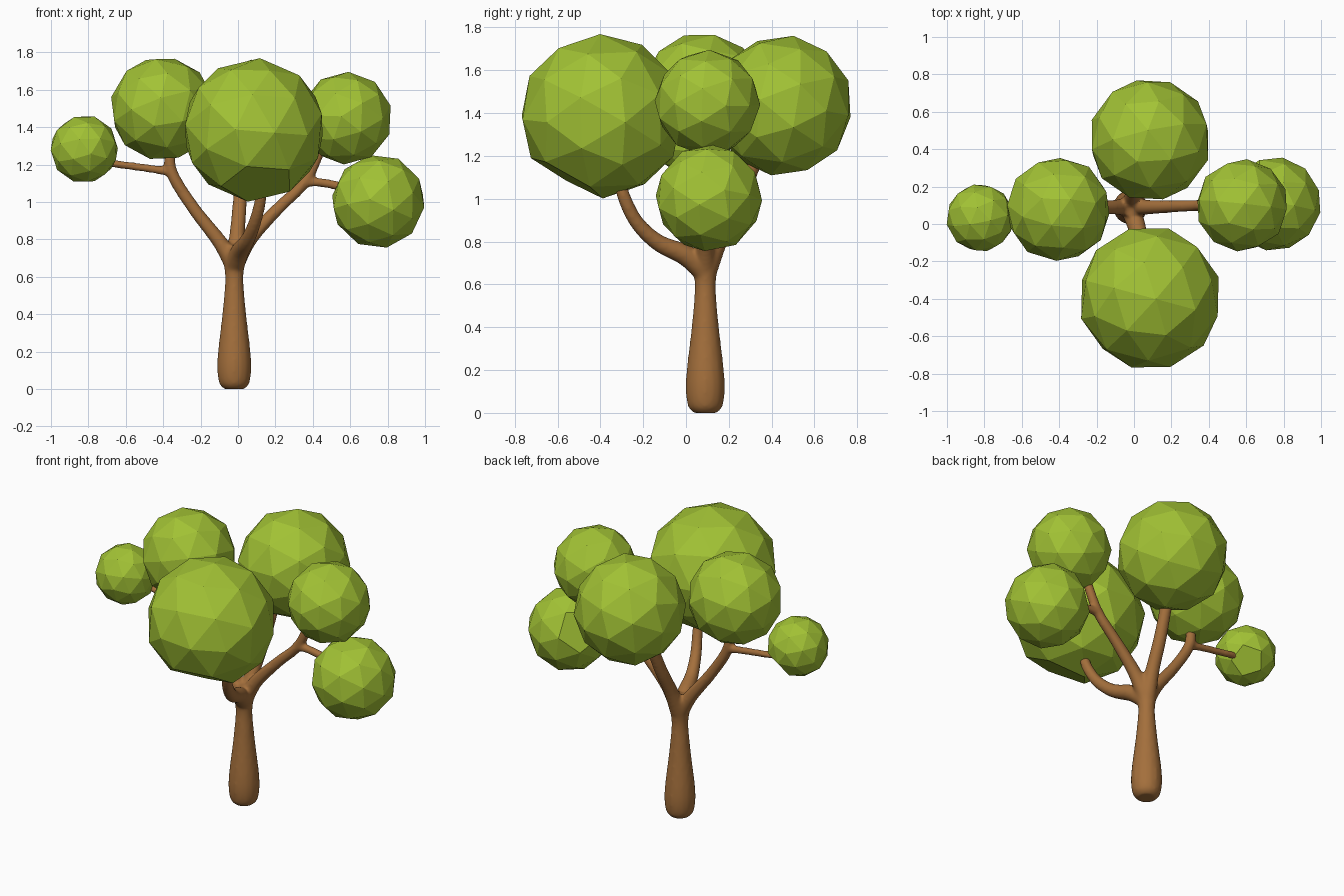
import bpy, bmesh, math
from mathutils import Vector, Matrix

if "Cube" in bpy.data.objects:
    bpy.data.objects.remove(bpy.data.objects["Cube"])


def material(name, rgb):
    m = bpy.data.materials.new(name)
    m.diffuse_color = (*rgb, 1)
    m.use_nodes = True
    m.node_tree.nodes["Principled BSDF"].inputs["Base Color"].default_value = m.diffuse_color
    return m


BARK = material("bark", (0.37, 0.16, 0.045))
LEAF = material("leaf", (0.36, 0.54, 0.035))
UP = Vector((0, 0, 1))


def make_object(name, bm, mat):
    bmesh.ops.recalc_face_normals(bm, faces=bm.faces[:])
    me = bpy.data.meshes.new(name)
    bm.to_mesh(me)
    bm.free()
    me.materials.append(mat)
    ob = bpy.data.objects.new(name, me)
    bpy.context.collection.objects.link(ob)
    return ob


def spline(pts, steps=5):
    # Catmull-Rom through (x, y, z, radius) points
    p = [Vector(q) for q in pts]
    p = [2 * p[0] - p[1]] + p + [2 * p[-1] - p[-2]]
    out = []
    for i in range(1, len(p) - 2):
        a, b, c, d = p[i - 1:i + 3]
        for k in range(steps):
            t = k / steps
            out.append(0.5 * (2 * b + (c - a) * t + (2 * a - 5 * b + 4 * c - d) * t * t
                              + (3 * b - a - 3 * c + d) * t ** 3))
    return out + [p[-2]]


def tube(bm, pts, n=16):
    path = spline(pts)
    rings = []
    for i, q in enumerate(path):
        a, b = path[max(i - 1, 0)], path[min(i + 1, len(path) - 1)]
        rot = UP.rotation_difference((b - a).to_3d())
        rings.append([bm.verts.new(q.to_3d() + rot @ Vector((
            q.w * math.cos(k * math.tau / n), q.w * math.sin(k * math.tau / n), 0)))
            for k in range(n)])
    for r, s in zip(rings, rings[1:]):
        for k in range(n):
            bm.faces.new((r[k], r[(k + 1) % n], s[(k + 1) % n], s[k]))
    bm.faces.new(rings[0][::-1])
    bm.faces.new(rings[-1])


# Trunk and branches, fused into one smooth skin
bm = bmesh.new()
X, Y = -0.02, 0.09
limbs = [
    # trunk
    [(X, Y, 0, 0.055), (X, Y, 0.03, 0.08), (X, Y, 0.1, 0.091), (X, Y, 0.2, 0.087),
     (X, Y, 0.4, 0.064), (X, Y, 0.58, 0.049), (X, Y, 0.68, 0.056), (X, Y, 0.77, 0.05)],
    # left limb, its upright end, and the far left twig
    [(X, Y, 0.66, 0.05), (-0.1, 0.09, 0.79, 0.04), (-0.24, 0.085, 0.97, 0.034), (-0.355, 0.08, 1.16, 0.032),
     (-0.365, 0.08, 1.32, 0.028)],
    [(-0.34, 0.08, 1.155, 0.026), (-0.45, 0.085, 1.175, 0.022), (-0.67, 0.09, 1.205, 0.021),
     (-0.76, 0.08, 1.22, 0.02)],
    # right limb, its upright end, and the low right twig
    [(X, Y, 0.66, 0.05), (0.07, 0.09, 0.81, 0.04), (0.22, 0.095, 0.97, 0.033), (0.36, 0.1, 1.11, 0.03),
     (0.45, 0.1, 1.3, 0.027)],
    [(0.33, 0.1, 1.1, 0.026), (0.43, 0.1, 1.105, 0.024), (0.56, 0.1, 1.08, 0.024), (0.66, 0.1, 1.05, 0.022)],
    # curved front limb
    [(X, Y, 0.66, 0.055), (0.01, 0.0, 0.735, 0.05), (0.05, -0.13, 0.795, 0.04), (0.09, -0.23, 0.89, 0.034),
     (0.12, -0.29, 1.01, 0.031), (0.12, -0.31, 1.1, 0.027)],
    # back limb
    [(X, Y, 0.66, 0.055), (-0.005, 0.16, 0.82, 0.042), (0.01, 0.25, 1.0, 0.038), (0.03, 0.35, 1.25, 0.034)],
]
for limb in limbs:
    tube(bm, limb)
wood = make_object("trunk_and_branches", bm, BARK)
mod = wood.modifiers.new("fuse", 'REMESH')
mod.mode = 'VOXEL'
mod.voxel_size = 0.01
mod.use_smooth_shade = True
mod = wood.modifiers.new("soften", 'SMOOTH')
mod.factor = 0.5
mod.iterations = 8


def foliage(name, center, radius, pole, flat=False):
    # faceted ball; flat drops the pole vertex to leave a pentagon
    bm = bmesh.new()
    bmesh.ops.create_icosphere(bm, subdivisions=2, radius=radius)
    if flat:
        low = min(bm.verts, key=lambda v: v.co.z)
        bmesh.ops.dissolve_verts(bm, verts=[low])
    rot = (-UP).rotation_difference(Vector(pole)).to_matrix().to_4x4()
    bmesh.ops.transform(bm, matrix=Matrix.Translation(center) @ rot, verts=bm.verts[:])
    make_object(name, bm, LEAF)


foliage("front_foliage", (0.085, -0.395, 1.385), 0.385, (0.08, -0.49, -0.87), True)
foliage("back_foliage", (0.085, 0.45, 1.435), 0.33, (0.2, 0.35, -0.9))
foliage("left_foliage", (-0.405, 0.078, 1.498), 0.281, (0.3, -0.2, -0.9))
foliage("upper_right_foliage", (0.578, 0.1, 1.448), 0.248, (0.6, -0.5, -0.5))
foliage("lower_right_foliage", (0.75, 0.107, 1.003), 0.252, (-0.6, 0.5, 0.3), True)
foliage("far_left_foliage", (-0.822, 0.033, 1.282), 0.183, (0.4, 0.6, -0.6), True)
